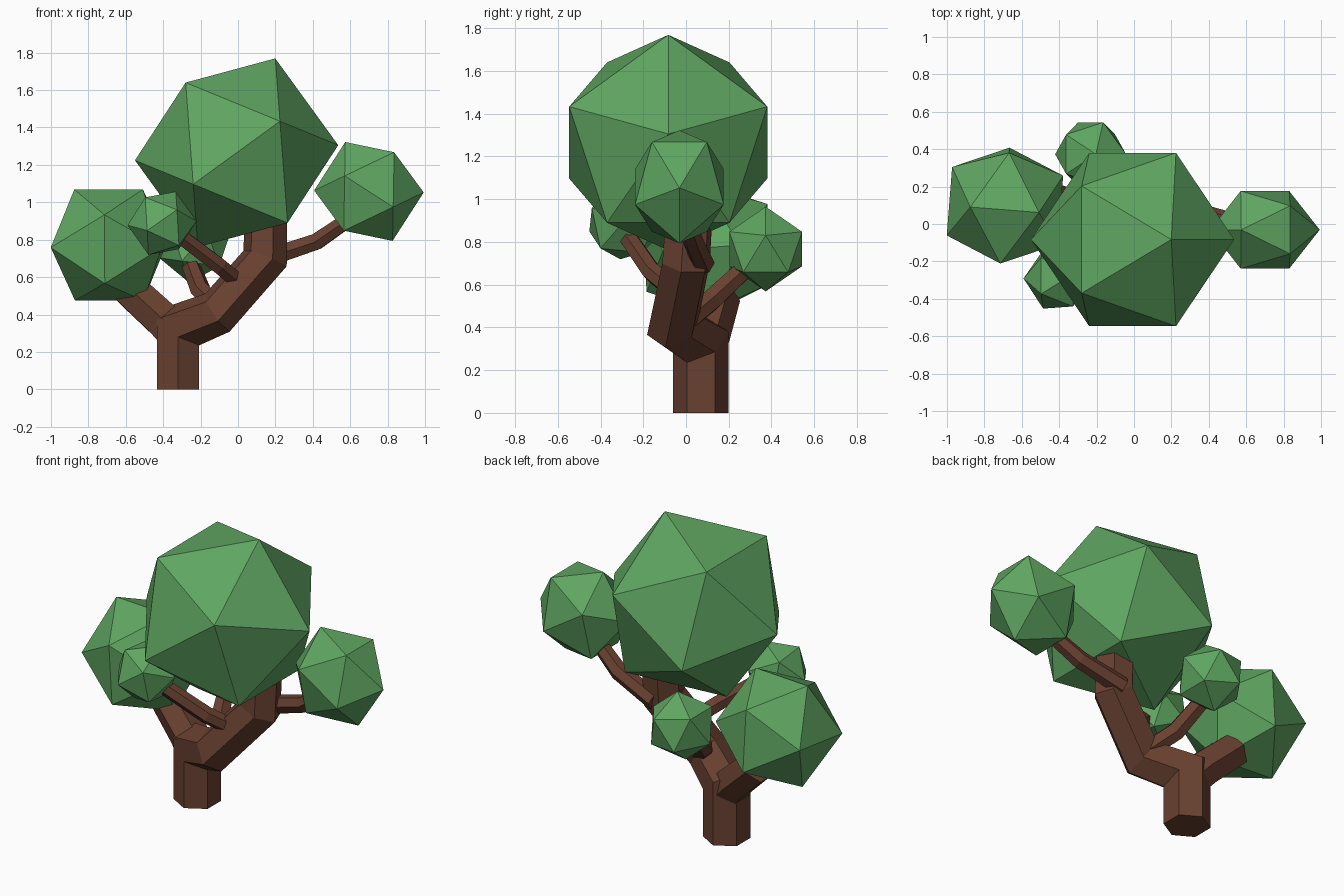
import bpy, bmesh
from math import radians, cos, sin, pi
from mathutils import Vector, Matrix, Euler

if "Cube" in bpy.data.objects:
    bpy.data.objects.remove(bpy.data.objects["Cube"])


def material(name, color):
    m = bpy.data.materials.new(name)
    m.diffuse_color = (*color, 1)
    m.use_nodes = True
    m.node_tree.nodes["Principled BSDF"].inputs["Base Color"].default_value = m.diffuse_color
    return m


BARK = material("bark", (0.14, 0.052, 0.03))
LEAF = material("leaf", (0.115, 0.38, 0.12))


def finish(name, bm, mat):
    bmesh.ops.recalc_face_normals(bm, faces=bm.faces[:])
    me = bpy.data.meshes.new(name)
    bm.to_mesh(me)
    bm.free()
    me.materials.append(mat)
    bpy.context.collection.objects.link(bpy.data.objects.new(name, me))


def foliage(name, center, radius, rot, y_scale=1.0):
    """Twenty-sided leaf clump."""
    bm = bmesh.new()
    bmesh.ops.create_icosphere(bm, subdivisions=1, radius=radius)
    turn = Euler([radians(a) for a in rot], 'YXZ').to_matrix().to_4x4()
    bm.transform(Matrix.Translation(center) @ Matrix.Diagonal((1, y_scale, 1, 1)) @ turn)
    finish(name, bm, LEAF)


def limb(name, path, radii, sides=6):
    """Six-sided tube along a path with mitred joints."""
    pts = [Vector(p) for p in path]
    dirs = [(b - a).normalized() for a, b in zip(pts, pts[1:])]
    ref = Vector((0, -1, 0))
    u = (ref - dirs[0] * ref.dot(dirs[0])).normalized()
    v = dirs[0].cross(u)
    offs = [u * cos(2 * pi * i / sides) + v * sin(2 * pi * i / sides) for i in range(sides)]
    bm = bmesh.new()
    rings = []
    for k, p in enumerate(pts):
        if k:
            d = dirs[k - 1]
            n = (d + dirs[min(k, len(dirs) - 1)]).normalized()
            offs = [o - d * (o.dot(n) / d.dot(n)) for o in offs]
        rings.append([bm.verts.new(p + o * radii[k]) for o in offs])
    for a, b in zip(rings, rings[1:]):
        for i in range(sides):
            j = (i + 1) % sides
            bm.faces.new((a[i], a[j], b[j], b[i]))
    bm.faces.new(rings[0][::-1])
    bm.faces.new(rings[-1])
    finish(name, bm, BARK)


# trunk and limbs
limb("trunk", [(-.32, .07, 0), (-.32, .07, .33), (-.11, -.06, .41),
               (.145, 0, .70), (.15, .02, 1.0)], [.13, .13, .12, .118, .115])
limb("left_branch", [(-.32, .07, .28), (-.40, .10, .37), (-.585, .15, .54)], [.11, .11, .105])
limb("right_branch", [(.15, .08, .70), (.42, .04, .79), (.58, 0, .90)], [.055, .05, .045])
limb("front_branch", [(.02, -.04, .56), (-.10, -.16, .66), (-.31, -.27, .82)], [.048, .048, .045])
limb("back_branch", [(-.10, 0, .43), (-.20, .12, .53), (-.25, .26, .66), (-.24, .34, .74)],
     [.055, .055, .05, .045])

# leaf clumps
foliage("crown_foliage", (-.0075, -.083, 1.265), .545, (0, 22.3, 0))
foliage("right_foliage", (.70, -.031, 1.058), .293, (0, -89, 0), .833)
foliage("left_foliage", (-.69, .0985, .772), .35, (4.3, -31.7, -4.5))
foliage("front_foliage", (-.406, -.29, .888), .185, (-6, 23.3, 0))
foliage("back_foliage", (-.232, .373, .767), .2, (0, 8, 0))
